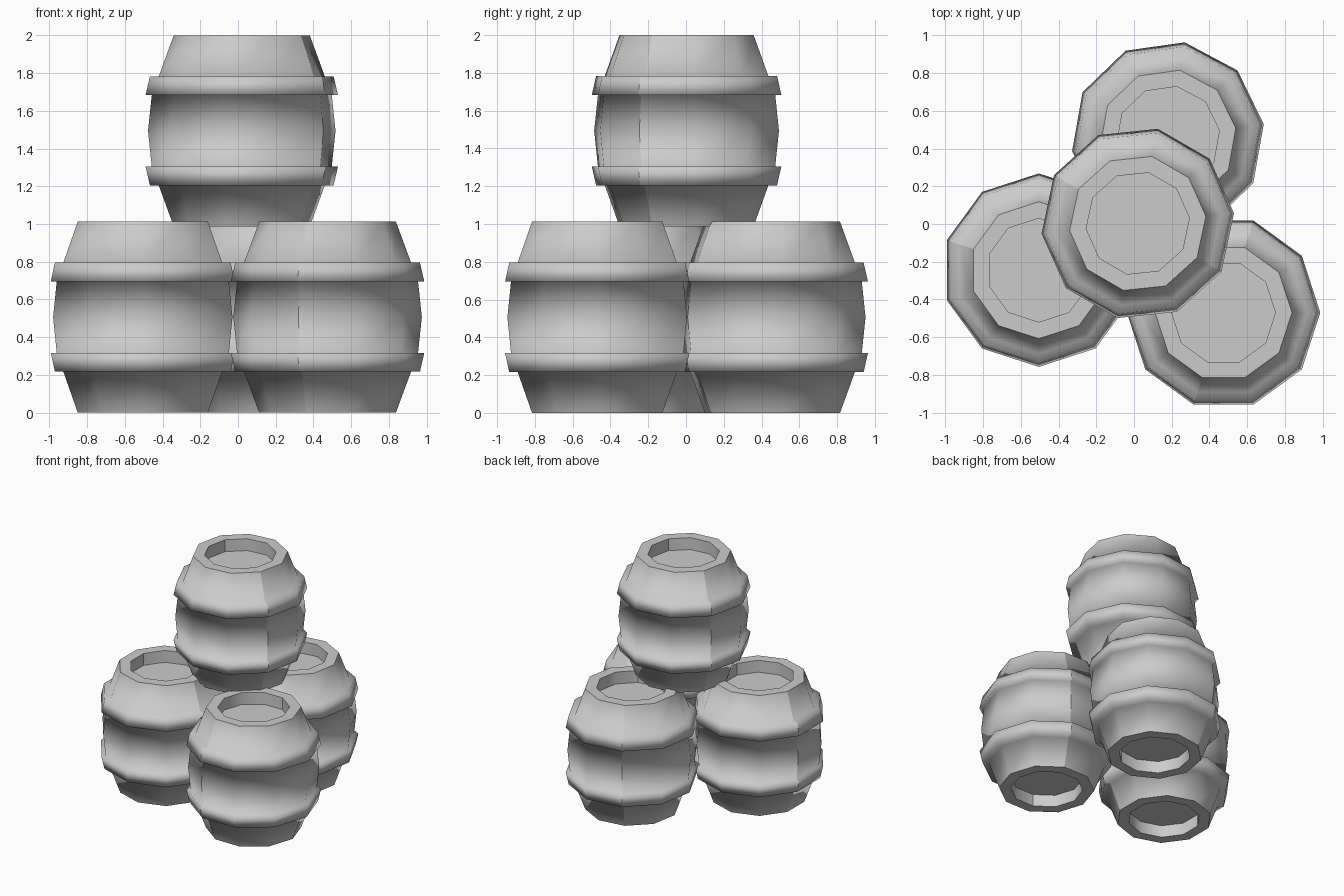
import bpy, bmesh
from math import cos, sin, pi, radians

cube = bpy.data.objects.get("Cube")
if cube:
    bpy.data.objects.remove(cube, do_unlink=True)

grey = bpy.data.materials.new("barrel_grey")
grey.use_nodes = True
COLOUR = (0.6, 0.6, 0.6, 1)
grey.diffuse_color = COLOUR
grey.node_tree.nodes["Principled BSDF"].inputs["Base Color"].default_value = COLOUR

SIDES = 10
HEIGHT = 1.012
# Lower half of the barrel: (radius, height) from recessed lid to belly
LOWER = [(0.275, 0.10), (0.275, 0), (0.363, 0), (0.443, 0.217), (0.49, 0.217),
         (0.513, 0.317), (0.48, 0.317)]
PROFILE = LOWER + [(0.5, HEIGHT / 2)] + [(r, HEIGHT - z) for r, z in reversed(LOWER)]
LAST = len(PROFILE) - 1
SHARP_RINGS = {0, 1, 2, LAST - 2, LAST - 1, LAST}   # rims and recesses


def barrel(name, x, y, z, seam_angle):
    bm = bmesh.new()
    rings = []
    for r, h in PROFILE:
        angles = [radians(seam_angle) + 2 * pi * i / SIDES for i in range(SIDES)]
        rings.append([bm.verts.new((r * cos(a), r * sin(a), h)) for a in angles])

    # Staves and hoops
    for low, high in zip(rings, rings[1:]):
        for i in range(SIDES):
            j = (i + 1) % SIDES
            bm.faces.new((low[i], low[j], high[j], high[i]))
    # Recessed lids
    bm.faces.new(rings[0][::-1])
    bm.faces.new(rings[-1])
    for face in bm.faces:
        face.smooth = True

    # Sharp rims, and two opposite seams joining the halves
    for k in SHARP_RINGS:
        for i in range(SIDES):
            bm.edges.get((rings[k][i], rings[k][(i + 1) % SIDES])).smooth = False
    for low, high in zip(rings, rings[1:]):
        for i in (0, SIDES // 2):
            bm.edges.get((low[i], high[i])).smooth = False

    bmesh.ops.recalc_face_normals(bm, faces=bm.faces)
    mesh = bpy.data.meshes.new(name)
    bm.to_mesh(mesh)
    bm.free()
    mesh.materials.append(grey)
    obj = bpy.data.objects.new(name, mesh)
    obj.location = (x, y, z)
    bpy.context.collection.objects.link(obj)


# Three barrels on the ground and one stacked on top
barrel("barrel_right", -0.505, -0.245, 0, 162)
barrel("barrel_left", 0.475, -0.47, 0, 72)
barrel("barrel_back", 0.18, 0.458, 0, 116)
barrel("barrel_top", 0.02, 0.003, 0.988, 150)
